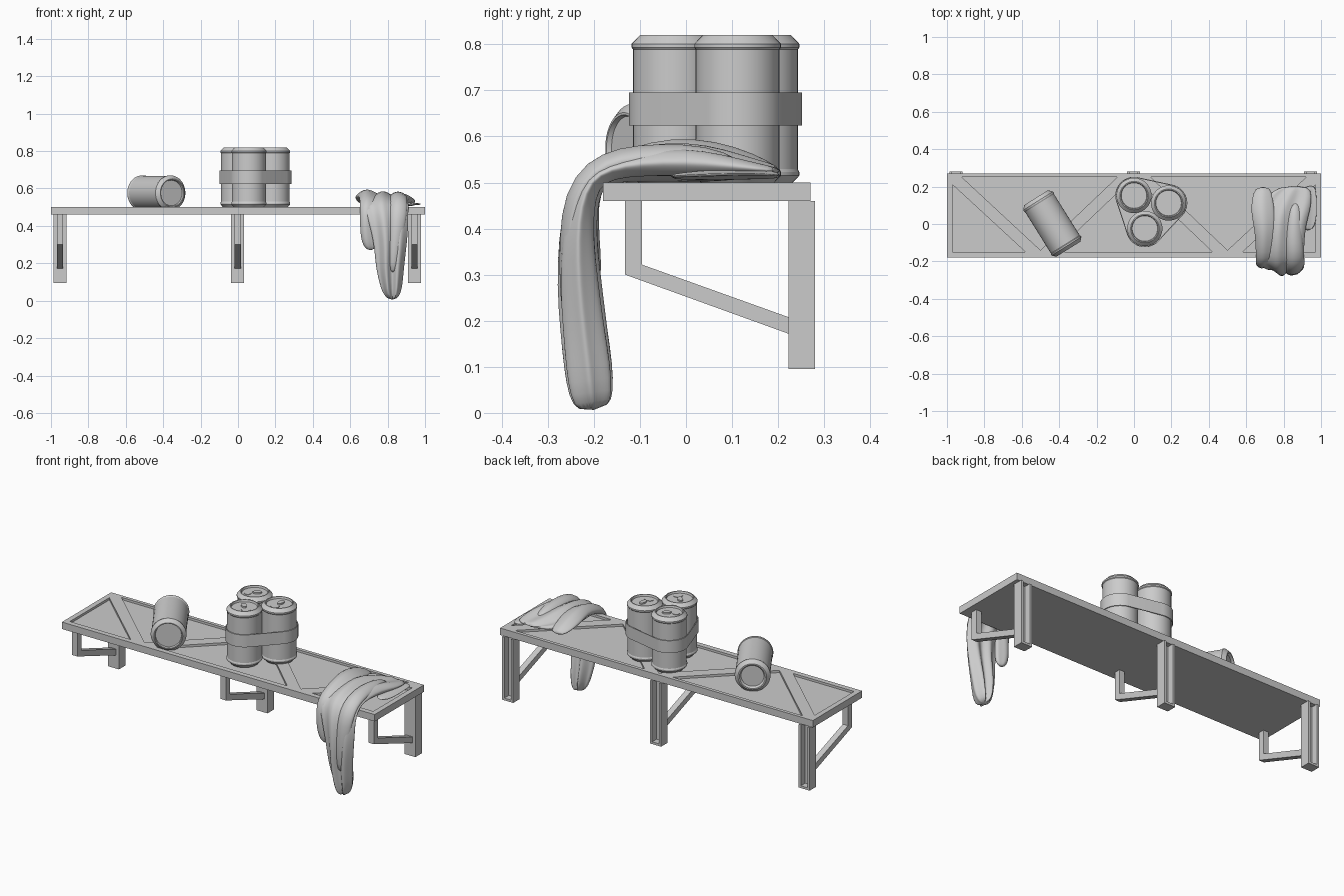
import bpy, bmesh, math
from mathutils import Vector

if "Cube" in bpy.data.objects:
    bpy.data.objects.remove(bpy.data.objects["Cube"])


def make(name, verts, faces, smooth=None):
    me = bpy.data.meshes.new(name)
    me.from_pydata(verts, [], faces)
    bm = bmesh.new()
    bm.from_mesh(me)
    bmesh.ops.remove_doubles(bm, verts=bm.verts, dist=1e-6)
    bmesh.ops.recalc_face_normals(bm, faces=bm.faces)
    bm.to_mesh(me)
    bm.free()
    ob = bpy.data.objects.new(name, me)
    bpy.context.collection.objects.link(ob)
    if smooth:
        bpy.ops.object.select_all(action='DESELECT')
        ob.select_set(True)
        bpy.context.view_layer.objects.active = ob
        bpy.ops.object.shade_smooth_by_angle(angle=math.radians(smooth))
    return ob


def prism(outline, axis, a, b):
    """Extrude a 2D outline along an axis; returns verts and faces."""
    n = len(outline)
    put = (lambda p, h: (p[0], p[1], h)) if axis == 'z' else (lambda p, h: (h, p[0], p[1]))
    v = [put(p, h) for h in (a, b) for p in outline]
    f = [(i, (i + 1) % n, n + (i + 1) % n, n + i) for i in range(n)]
    return v, f + [tuple(range(n)), tuple(range(n, 2 * n))]


def rect(x0, x1, y0, y1):
    return [(x0, y0), (x1, y0), (x1, y1), (x0, y1)]


def merge(parts):
    V, F = [], []
    for v, f in parts:
        o = len(V)
        V += v
        F += [tuple(i + o for i in q) for q in f]
    return V, F


# shelf board with five sunk triangular panels
board = make("shelf_board", *prism(rect(-1, 1, -0.18, 0.27), 'z', 0.46, 0.5))
tris = [[(-0.42, -0.15), (0.42, -0.15), (0, 0.25)]]
for s in (-1, 1):
    tris.append([(s * 0.97, 0.21), (s * 0.97, -0.15), (s * 0.58, -0.15)])
    tris.append([(s * 0.92, 0.25), (s * 0.09, 0.25), (s * 0.5, -0.14)])
cutter = make("panel_cutter", *merge([prism(t, 'z', 0.487, 0.53) for t in tris]))
cutter.hide_render = True
cutter.hide_set(True)
cut = board.modifiers.new("panels", 'BOOLEAN')
cut.operation, cut.solver, cut.object = 'DIFFERENCE', 'EXACT', cutter

# brackets: channel post at the back, short front post, sloping brace
for label, x in (("left", -0.952), ("middle", -0.002), ("right", 0.944)):
    make(label + "_back_post", *merge([
        prism(rect(x - 0.035, x + 0.035, 0.222, 0.24), 'z', 0.095, 0.46),
        prism(rect(x - 0.035, x - 0.022, 0.24, 0.28), 'z', 0.095, 0.46),
        prism(rect(x + 0.022, x + 0.035, 0.24, 0.28), 'z', 0.095, 0.46),
        prism(rect(x - 0.022, x + 0.022, 0.24, 0.28), 'z', 0.095, 0.108)]))
    arm = [(-0.132, 0.46), (-0.132, 0.3), (0.222, 0.172), (0.222, 0.208), (-0.096, 0.322), (-0.096, 0.46)]
    make(label + "_brace", *prism(arm, 'x', x - 0.017, x + 0.017))

# drink cans
CAN = [(0, .012), (.06, .012), (.068, 0), (.075, 0), (.094, .02), (.094, .028), (.091, .034),
       (.091, .294), (.094, .298), (.094, .306), (.076, .325), (.071, .325), (.068, .314), (0, .314)]


def can(name, loc, axis=(0, 0, 1), turn=0.0, tab=True, seg=40):
    ring = [2 * math.pi * i / seg for i in range(seg)]
    v = [(r * math.cos(a), r * math.sin(a), z) for r, z in CAN for a in ring]
    f = [(k * seg + i, k * seg + (i + 1) % seg, (k + 1) * seg + (i + 1) % seg, (k + 1) * seg + i)
         for k in range(len(CAN) - 1) for i in range(seg)]
    parts = [(v, f)]
    if tab:
        c, s = math.cos(turn), math.sin(turn)
        for off, a, b, h in ((-0.014, 0.024, 0.014, 0.322), (0.036, 0.02, 0.025, 0.317)):
            o = [(off + a * math.cos(t), b * math.sin(t)) for t in ring[::2]]
            parts.append(prism([(c * p - s * q, s * p + c * q) for p, q in o], 'z', 0.312, h))
    ob = make(name, *merge(parts), smooth=25)
    ob.rotation_mode = 'QUATERNION'
    ob.rotation_quaternion = Vector(axis).to_track_quat('Z', 'Y')
    ob.location = loc
    return ob


CENTRES = [(0.0, 0.152), (0.185, 0.112), (0.058, -0.024)]
for i, (x, y) in enumerate(CENTRES):
    can("standing_can_%d" % (i + 1), (x, y, 0.495), turn=0.6 + 0.9 * i)
d = Vector((0.53, -0.85, 0)).normalized()
can("lying_can", Vector((-0.437, 0.003, 0.576)) - d * 0.1625, axis=d, tab=False)

# strap stretched around the three cans
loops, n = [], 96
for r, z in ((.1, .624), (.1, .695), (.095, .695), (.095, .624)):
    for i in range(n):
        a = 2 * math.pi * i / n + 0.01
        u = Vector((math.cos(a), math.sin(a)))
        p = max((Vector(c) for c in CENTRES), key=u.dot) + u * r
        loops.append((p.x, p.y, z))
make("can_strap", loops, [(k * n + i, k * n + (i + 1) % n, (k + 1) % 4 * n + (i + 1) % n, (k + 1) % 4 * n + i)
                          for k in range(4) for i in range(n)], smooth=30)


# draped cloth, each fold lofted along stations (x, y, z, half width, half thickness)
def drape(name, st, folds, twist, depth=0.3, seg=36):
    v = []
    for k, (x, y, z, hw, ht) in enumerate(st):
        p, q = st[max(k - 1, 0)], st[min(k + 1, len(st) - 1)]
        t = Vector((0, q[1] - p[1], q[2] - p[2])).normalized()
        nrm = Vector((0, t.z, -t.y))
        for i in range(seg):
            a = 2 * math.pi * i / seg
            c = math.cos(a)
            m = 1 - depth + depth * math.cos(folds * c + twist * k)
            v.append(Vector((x + hw * c, y, z)) + nrm * ht * math.sin(a) * m)
    f = [(k * seg + i, k * seg + (i + 1) % seg, (k + 1) * seg + (i + 1) % seg, (k + 1) * seg + i)
         for k in range(len(st) - 1) for i in range(seg)]
    f += [tuple(range(seg)), tuple(range((len(st) - 1) * seg, len(st) * seg))]
    ob = make(name, v, f, smooth=180)
    ob.modifiers.new("soft", 'SUBSURF').levels = 1
    ob.modifiers["soft"].render_levels = 1


drape("cloth_main_drape", [
    (.86, .205, .525, .08, .012), (.83, .15, .53, .12, .022), (.80, .08, .538, .145, .038),
    (.785, 0, .545, .135, .048), (.785, -.1, .542, .125, .042), (.785, -.165, .53, .125, .034),
    (.79, -.208, .505, .122, .034), (.80, -.228, .45, .11, .04), (.81, -.235, .38, .1, .046),
    (.815, -.232, .28, .085, .054), (.812, -.222, .18, .076, .058), (.818, -.212, .1, .063, .06),
    (.822, -.206, .04, .05, .056), (.825, -.2, .006, .022, .04)], 7.0, 0.22)
drape("cloth_left_fold", [
    (.69, .2, .522, .04, .012), (.685, .14, .54, .055, .025), (.69, .06, .558, .065, .034),
    (.70, -.03, .565, .055, .034), (.70, -.11, .547, .05, .032), (.70, -.175, .525, .048, .026),
    (.697, -.208, .49, .044, .024), (.692, -.215, .42, .04, .026), (.697, -.21, .34, .042, .028),
    (.705, -.205, .29, .035, .024), (.708, -.203, .27, .012, .01)], 3.0, 0.2, 0.15)
drape("cloth_right_fold", [
    (.86, .12, .53, .03, .02), (.86, .04, .552, .038, .03), (.855, -.06, .555, .045, .03),
    (.86, -.14, .548, .045, .03), (.86, -.2, .525, .045, .028), (.858, -.24, .47, .045, .026),
    (.85, -.25, .38, .04, .026), (.84, -.25, .26, .035, .026), (.83, -.235, .14, .025, .024)], 2.0, 0.1, 0.1)
drape("cloth_corner", [
    (.945, .205, .515, .02, .006), (.925, .17, .518, .05, .011), (.925, .09, .518, .053, .012),
    (.93, .02, .515, .046, .01), (.93, -.035, .513, .025, .006)], 4.0, 0.3)
